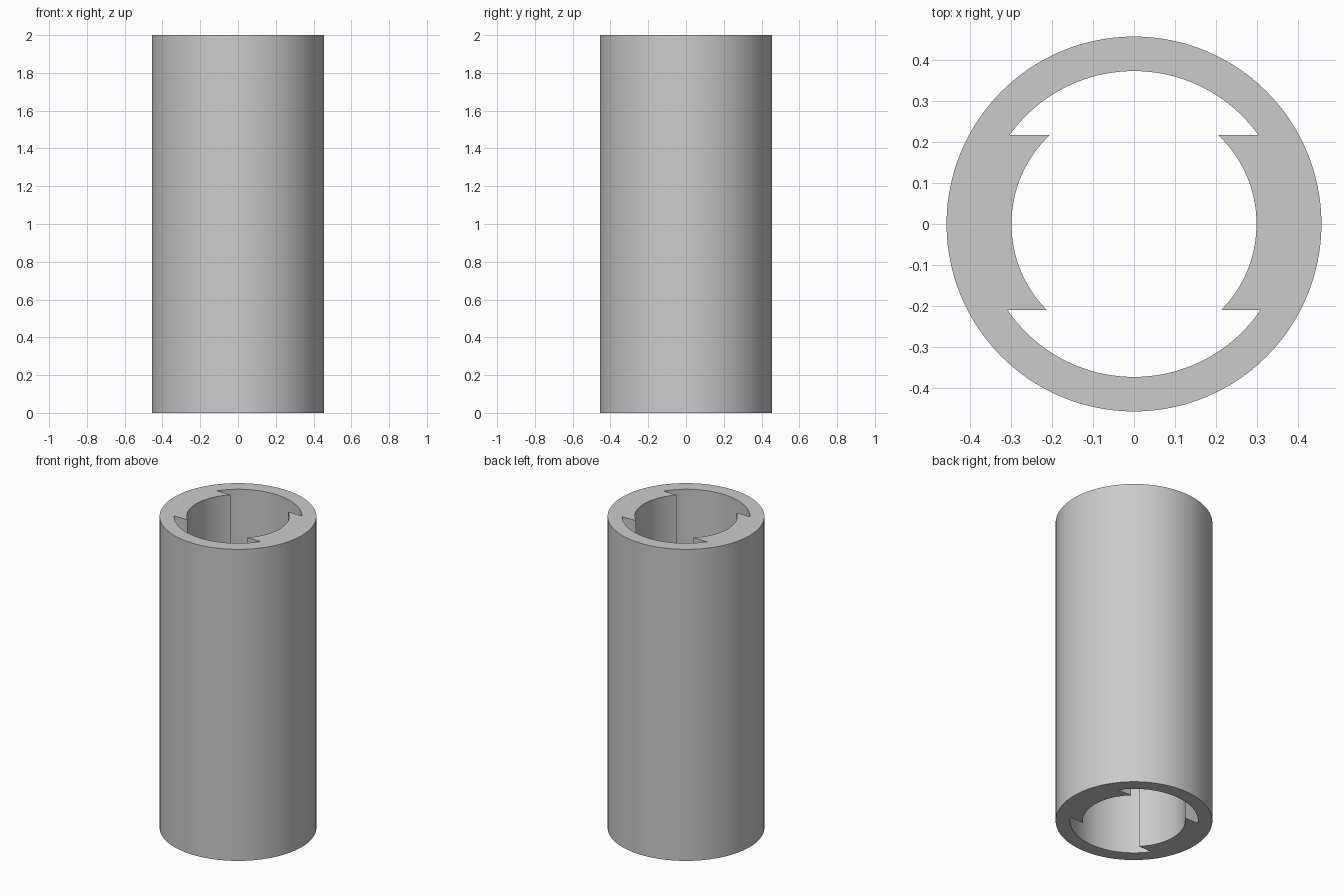
import bpy, bmesh, math

HEIGHT = 2.0
OUTER_R = 0.456
GROOVE_R = 0.372      # wide bore, front and back
BORE_R = 0.298        # narrow bore, left and right
STEP_BACK, STEP_FRONT = 0.217, -0.209

cube = bpy.data.objects.get("Cube")
if cube:
    bpy.data.objects.remove(cube, do_unlink=True)


def arc(radius, start, end, steps):
    """Points on an arc, both ends included."""
    angles = [start + (end - start) * i / steps for i in range(steps + 1)]
    return [(radius * math.cos(a), radius * math.sin(a)) for a in angles]


def add_loop(bm, points):
    """Closed loop of edges on the ground plane."""
    verts = [bm.verts.new((x, y, 0)) for x, y in points]
    return [bm.edges.new((v, verts[i - 1])) for i, v in enumerate(verts)]


# Bore outline: four arcs joined by flat steps
def angle_at(radius, y):
    return math.asin(y / radius)


pi = math.pi
bore = arc(BORE_R, angle_at(BORE_R, STEP_FRONT), angle_at(BORE_R, STEP_BACK), 32)
back = angle_at(GROOVE_R, STEP_BACK)
bore += arc(GROOVE_R, back, pi - back, 40)
bore += arc(BORE_R, pi - angle_at(BORE_R, STEP_BACK), pi - angle_at(BORE_R, STEP_FRONT), 32)
front = angle_at(GROOVE_R, STEP_FRONT)
bore += arc(GROOVE_R, pi - front, 2 * pi + front, 40)

# Tube: filled ring extruded to full height
bm = bmesh.new()
edges = add_loop(bm, arc(OUTER_R, 0, 2 * pi, 128)[:-1]) + add_loop(bm, bore)
bmesh.ops.triangle_fill(bm, edges=edges, use_beauty=True, use_dissolve=False)
extruded = bmesh.ops.extrude_face_region(bm, geom=bm.faces[:], use_keep_orig=True)
top = [g for g in extruded["geom"] if isinstance(g, bmesh.types.BMVert)]
bmesh.ops.translate(bm, verts=top, vec=(0, 0, HEIGHT))
bmesh.ops.recalc_face_normals(bm, faces=bm.faces[:])

mesh = bpy.data.meshes.new("grooved_tube")
bm.to_mesh(mesh)
bm.free()
tube = bpy.data.objects.new("grooved_tube", mesh)
bpy.context.collection.objects.link(tube)

# Plain grey material
grey = bpy.data.materials.new("light_grey")
grey.use_nodes = True
colour = (0.6, 0.6, 0.6, 1)
grey.diffuse_color = colour
grey.node_tree.nodes["Principled BSDF"].inputs["Base Color"].default_value = colour
mesh.materials.append(grey)

# Smooth walls with sharp rims and steps
bpy.ops.object.select_all(action="DESELECT")
tube.select_set(True)
bpy.context.view_layer.objects.active = tube
bpy.ops.object.shade_smooth_by_angle(angle=math.radians(30))
